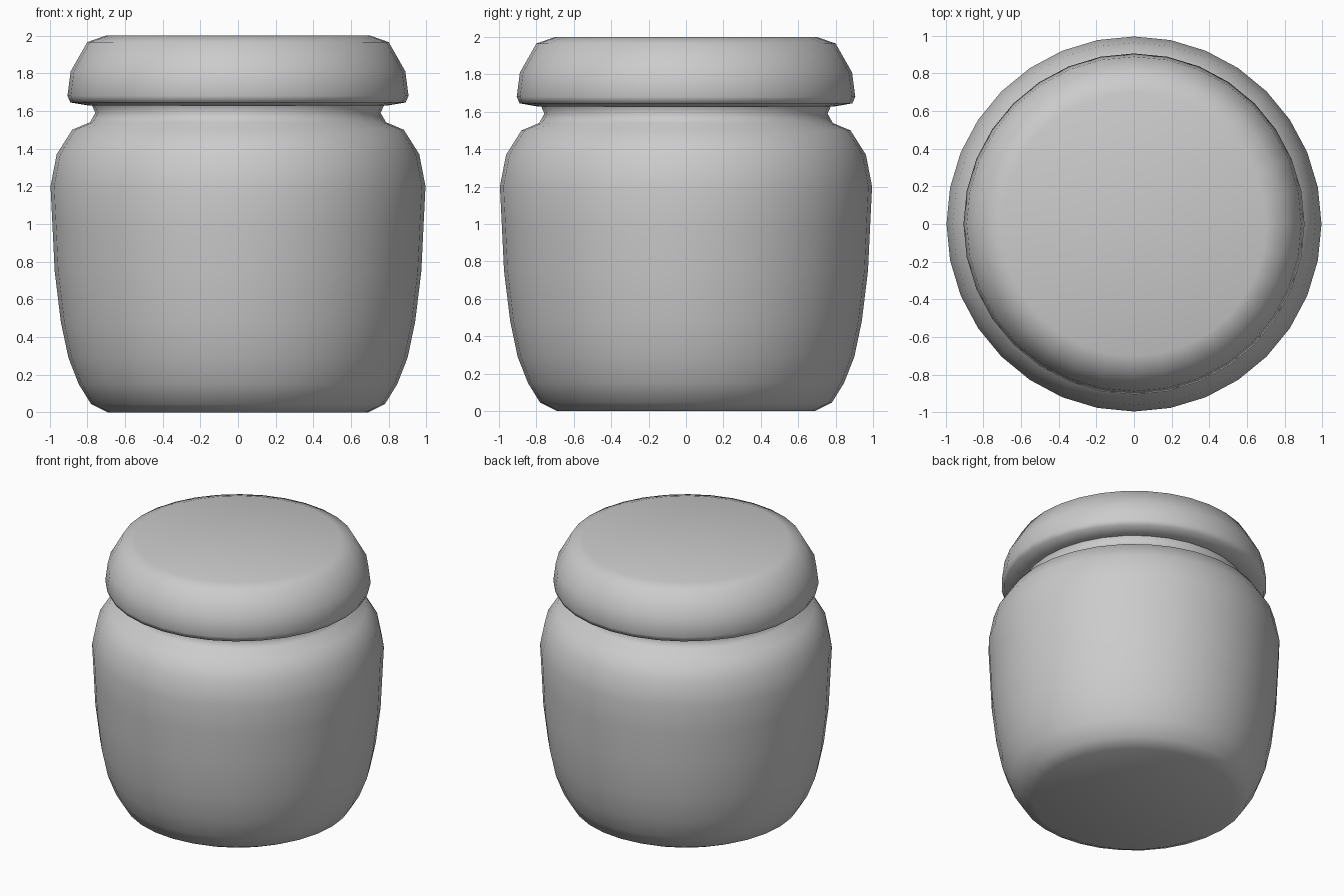
import bpy, bmesh
from math import cos, sin, pi

if "Cube" in bpy.data.objects:
    bpy.data.objects.remove(bpy.data.objects["Cube"])

SIDES = 32


def lathe(name, profile):
    """Revolve (radius, z) points around z; a zero radius becomes a pole."""
    bm = bmesh.new()
    rings = []
    for r, z in profile:
        if r == 0:
            rings.append([bm.verts.new((0, 0, z))])
        else:
            rings.append([bm.verts.new((r * cos(2 * pi * i / SIDES),
                                        r * sin(2 * pi * i / SIDES), z))
                          for i in range(SIDES)])
    for a, b in zip(rings, rings[1:]):
        for i in range(SIDES):
            j = (i + 1) % SIDES
            if len(a) == 1:
                bm.faces.new((a[0], b[j], b[i]))
            elif len(b) == 1:
                bm.faces.new((a[i], a[j], b[0]))
            else:
                bm.faces.new((a[i], a[j], b[j], b[i]))
    for f in bm.faces:
        f.smooth = True
    mesh = bpy.data.meshes.new(name)
    bm.to_mesh(mesh)
    bm.free()
    obj = bpy.data.objects.new(name, mesh)
    bpy.context.collection.objects.link(obj)
    return obj


# Jar body: flat base, swelling wall, rounded shoulder and narrow neck
lathe("jar_body", [(0, 0), (0.69, 0), (0.78, 0.045), (0.845, 0.15),
                   (0.90, 0.29), (0.94, 0.48), (0.973, 0.75), (0.985, 1.0),
                   (0.995, 1.2), (0.962, 1.37), (0.88, 1.5), (0.785, 1.54),
                   (0.757, 1.59), (0.775, 1.63)])

# Lid: flat underside rim, rounded side and flat top
lathe("lid", [(0.77, 1.628), (0.79, 1.628), (0.89, 1.645), (0.905, 1.68),
              (0.888, 1.81), (0.80, 1.965), (0.70, 2.0), (0, 2.0)])
